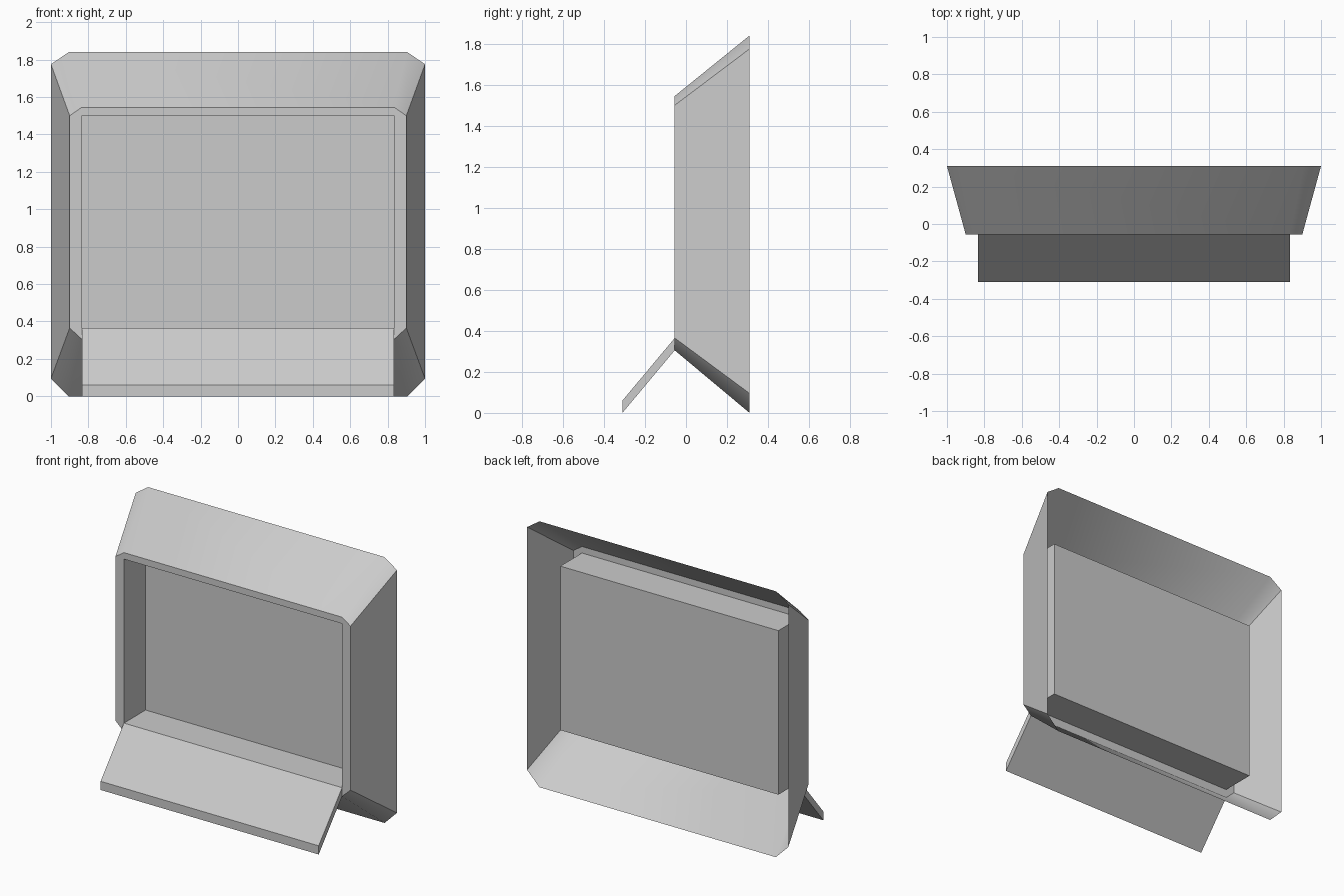
import bpy, bmesh, math

if "Cube" in bpy.data.objects:
    bpy.data.objects.remove(bpy.data.objects["Cube"])


def make_object(name, bm, smooth=False):
    bmesh.ops.remove_doubles(bm, verts=bm.verts, dist=1e-5)
    mesh = bpy.data.meshes.new(name)
    bm.to_mesh(mesh)
    bm.free()
    obj = bpy.data.objects.new(name, mesh)
    bpy.context.collection.objects.link(obj)
    if smooth:
        bpy.ops.object.select_all(action='DESELECT')
        obj.select_set(True)
        bpy.context.view_layer.objects.active = obj
        bpy.ops.object.shade_smooth_by_angle(angle=math.radians(40))
    return obj


def loft(name, prof_a, y_a, prof_b, y_b, cap_a=False, smooth=False):
    """Join two (x, z) loops lying at two depths with a band of faces."""
    bm = bmesh.new()
    a = [bm.verts.new((x, y_a, z)) for x, z in prof_a]
    b = [bm.verts.new((x, y_b, z)) for x, z in prof_b]
    n = len(a)
    for i in range(n):
        j = (i + 1) % n
        bm.faces.new((a[i], b[i], b[j], a[j]))
    if cap_a:
        bm.faces.new(a)
    return make_object(name, bm, smooth)


def mirrored(half):
    """Right half listed bottom to top -> full counterclockwise loop."""
    return half + [(-x, z) for x, z in reversed(half)]


FRONT, BACK, RECESS = -0.055, 0.31, 0.182
outer = mirrored([(0.835, 0.305), (0.9, 0.365), (0.9, 1.5), (0.835, 1.545)])
flare = mirrored([(0.905, 0.0), (1.0, 0.095), (1.0, 1.775), (0.905, 1.84)])
opening = mirrored([(0.835, 0.365), (0.835, 1.5)])
opening_doubled = [p for p in opening for _ in range(2)]

# Flared surround, open at the back
loft("flared_surround", outer, FRONT, flare, BACK, smooth=True)
# Flat front rim around the opening (doubled corners make the corner triangles)
loft("front_rim", opening_doubled, FRONT, outer, FRONT)
# Recessed box with its back panel
loft("recessed_panel", opening, RECESS, opening, FRONT, cap_a=True)

# Sloping front shelf, extruded along x
bm = bmesh.new()
side = [(-0.055, 0.305), (-0.055, 0.365), (-0.31, 0.06), (-0.31, 0.0)]
face = bm.faces.new([bm.verts.new((-0.835, y, z)) for y, z in side])
ext = bmesh.ops.extrude_face_region(bm, geom=[face], use_keep_orig=True)
bmesh.ops.translate(bm, vec=(1.67, 0, 0),
                    verts=[g for g in ext["geom"] if isinstance(g, bmesh.types.BMVert)])
bmesh.ops.recalc_face_normals(bm, faces=bm.faces)
make_object("front_shelf", bm)
